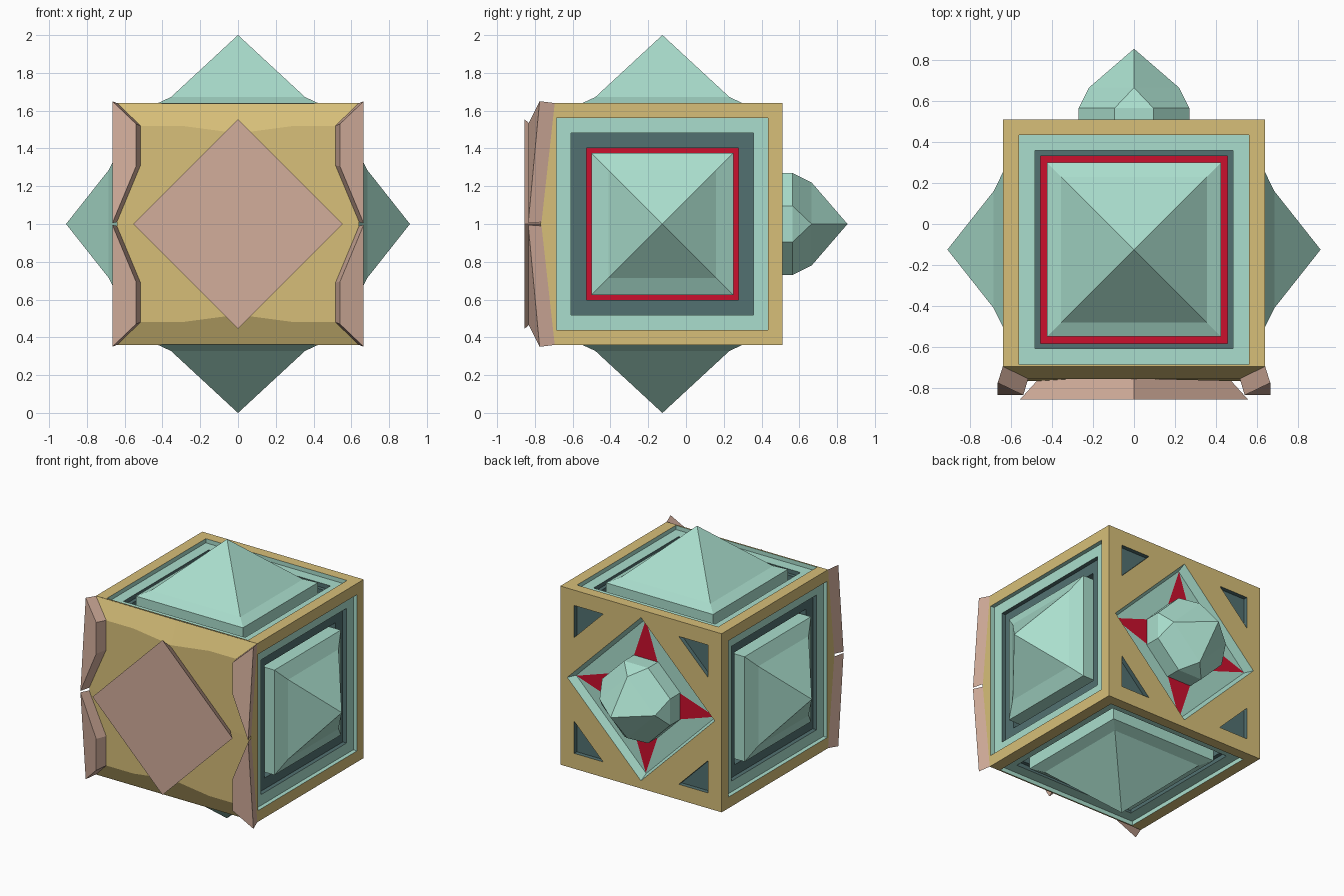
import bpy, bmesh
from math import cos, sin, pi
from mathutils import Vector

if "Cube" in bpy.data.objects:
    bpy.data.objects.remove(bpy.data.objects["Cube"])

CY = -0.125   # y centre of the four framed sides


def material(name, rgb):
    m = bpy.data.materials.new(name)
    m.diffuse_color = (*rgb, 1)
    m.use_nodes = True
    m.node_tree.nodes["Principled BSDF"].inputs["Base Color"].default_value = m.diffuse_color
    return m


GOLD = material("gold", (0.68, 0.52, 0.19))
MINT = material("mint", (0.40, 0.73, 0.61))
TEAL = material("teal", (0.085, 0.165, 0.165))
RED = material("red", (0.60, 0.005, 0.027))
PINK = material("pink", (0.65, 0.42, 0.33))
MATS = [GOLD, MINT, TEAL, RED, PINK]


def build(name, verts, faces, mats, closed=False):
    """Mesh from faces; mats is one material or one per face."""
    me = bpy.data.meshes.new(name)
    me.from_pydata([tuple(v) for v in verts], [], faces)
    for m in MATS:
        me.materials.append(m)
    for i, p in enumerate(me.polygons):
        p.material_index = MATS.index(mats[i] if isinstance(mats, list) else mats)
    bm = bmesh.new()
    bm.from_mesh(me)
    bmesh.ops.remove_doubles(bm, verts=bm.verts, dist=1e-5)
    if closed:
        bmesh.ops.recalc_face_normals(bm, faces=bm.faces)
    bm.to_mesh(me)
    bm.free()
    ob = bpy.data.objects.new(name, me)
    bpy.context.collection.objects.link(ob)
    return ob


def stepped_panel(name, angle, red_out, red_in, mid, mid_w, tip):
    """Gold rim, stepped recesses and a central pyramid, facing outward at angle."""
    w = Vector((cos(angle), 0, sin(angle)))
    v = Vector((0, 1, 0))
    u = v.cross(w)
    base = Vector((0, CY, 1))
    steps = [(0.64, 0.64, None), (0.56, 0.64, GOLD), (0.56, 0.61, MINT),
             (0.483, 0.61, MINT), (0.483, 0.58, TEAL), (red_out, 0.58, TEAL),
             (red_out, 0.53, TEAL), (red_in, 0.53, RED), (red_in, 0.64, MINT),
             (mid, mid_w, MINT), (0.0005, tip, MINT)]
    verts, faces, mats = [], [], []
    for i, (h, d, mat) in enumerate(steps):
        lo, hi = (-0.57, 0.635) if i == 0 else (-h, h)   # rim stops short at the front
        for a, b in ((-h, lo), (h, lo), (h, hi), (-h, hi)):
            verts.append(base + u * a + v * b + w * d)
        if i:
            o, n = 4 * (i - 1), 4 * i
            for j in range(4):
                k = (j + 1) % 4
                faces.append((o + j, o + k, n + k, n + j))
                mats.append(mat)
    build(name, verts, faces, mats)


# Four framed sides
stepped_panel("right_panel", 0, 0.403, 0.376, 0.285, 0.685, 0.91)
stepped_panel("top_panel", pi / 2, 0.457, 0.424, 0.355, 0.672, 1.0)
stepped_panel("left_panel", pi, 0.403, 0.376, 0.285, 0.685, 0.91)
stepped_panel("bottom_panel", -pi / 2, 0.457, 0.424, 0.355, 0.672, 1.0)

# Front cap: one quadrant mirrored in x and z
A, B, C, D, E = (.64, -.695, .64), (.52, -.755, .52), (.30, -.755, .52), (0, -.755, .48), (0, -.695, .638)
F, G, O, P = (.64, -.77, 0), (.53, -.755, .30), (0, -.755, 0), (.64, -.695, 0)
quadrant = [(D, C, B, A, E), (F, A, B, G), (O, F, G, B, C, D), (F, P, A)]
verts, faces = [], []
for sx in (1, -1):
    for sz in (1, -1):
        for poly in quadrant:
            n = len(verts)
            verts += [(x * sx, y, 1 + z * sz) for x, y, z in poly]
            idx = list(range(n, len(verts)))
            faces.append(idx if sx * sz > 0 else idx[::-1])
build("front_cap", verts, faces, GOLD)


def loft(name, back, front, mat):
    n = len(back)
    faces = [list(range(n)), list(range(n, 2 * n))]
    faces += [(j, (j + 1) % n, n + (j + 1) % n, n + j) for j in range(n)]
    return build(name, back + front, faces, mat, closed=True)


# Four pink clamps at the front corners
clamp_back = [A, (.515, -.75, .52), (.515, -.75, .31), (.64, -.765, .01)]
clamp_front = [(.665, -.775, .65), (.54, -.835, .53), (.54, -.835, .305), (.665, -.835, .005)]
for sx, side in ((1, "right"), (-1, "left")):
    for sz, level in ((1, "upper"), (-1, "lower")):
        place = lambda pts: [(x * sx, y, 1 + z * sz) for x, y, z in pts]
        loft(f"clamp_{level}_{side}", place(clamp_back), place(clamp_front), PINK)


# Pink diamond plate
def diamond(r, y):
    return [(r, y, 1), (0, y, 1 + r), (-r, y, 1), (0, y, 1 - r)]


loft("front_diamond", diamond(.46, -.75), diamond(.555, -.855), PINK)


# Back: one corner turned four times; points are (a, b, y) with a to the viewer's right
def turned(polys):
    verts, faces = [], []
    for q in range(4):
        for poly in polys:
            n = len(verts)
            for a, b, y in poly:
                for _ in range(q):
                    a, b = -b, a
                verts.append((-a, y, 1 + b))
            faces.append(tuple(range(n, len(verts))))
    return verts, faces


Y, YT, YF = 0.51, 0.48, 0.45
t0, t1, t2 = (.53, .53), (.30, .53), (.53, .30)
at = lambda y, *pts: [(a, b, y) for a, b in pts]
build("back_plate", *turned([
    at(Y, (.64, .64), (0, .64), t1, t0),
    at(Y, (.64, 0), (.64, .64), t0, t2),
    at(Y, (0, .64), (0, .585), (.585, 0), (.64, 0), t2, t1)]), GOLD)
walls = [[(*p, Y), (*q, Y), (*q, YT), (*p, YT)] for p, q in ((t0, t1), (t1, t2), (t2, t0))]
build("corner_triangles", *turned([at(YT, t0, t1, t2)] + walls), TEAL)

# Diamond tray with a red four-pointed star
build("back_tray", *turned([
    [(.585, 0, Y), (0, .585, Y), (0, .555, YF), (.555, 0, YF)],
    [(0, 0, YF), (.555, 0, YF), (0, .555, YF)]]), MINT)
build("red_star", *turned([
    at(YF + .005, (0, 0), (.25, -.10), (.55, 0), (.25, .10))]), RED)

# Faceted gem
c, s, gy = .27, .095, .565
build("back_gem", *turned([
    [(c, -s, YF), (c, s, YF), (c, s, gy), (c, -s, gy)],
    [(c, s, YF), (s, c, YF), (s, c, gy), (c, s, gy)],
    [(c, -s, gy), (c, s, gy), (.22, 0, .665)],
    [(c, s, gy), (s, c, gy), (0, .22, .665), (.22, 0, .665)],
    [(.22, 0, .665), (0, .22, .665), (0, 0, .855)]]), MINT)
